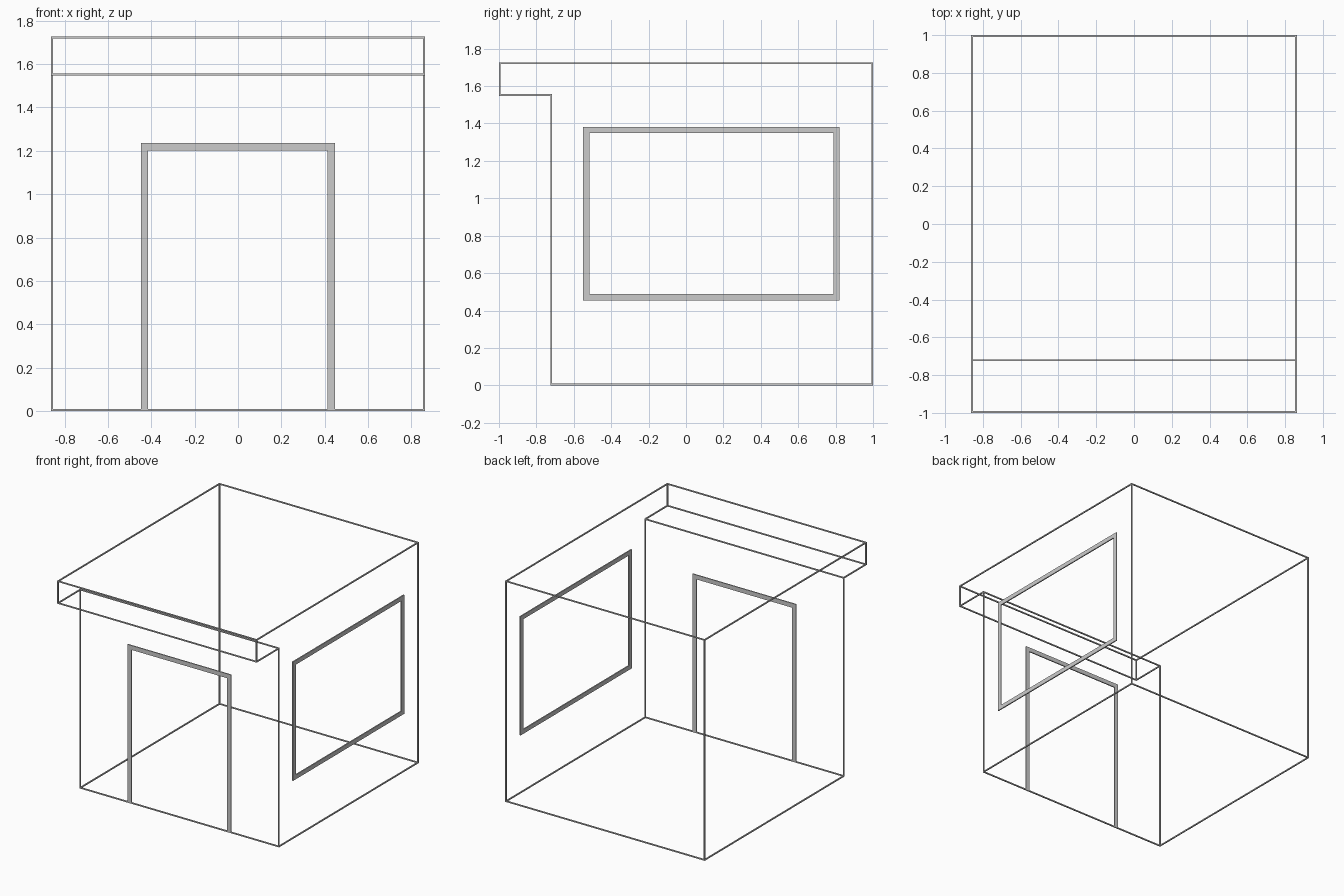
import bpy
import bmesh
from mathutils import Vector

# Remove the default cube
cube = bpy.data.objects.get("Cube")
if cube:
    bpy.data.objects.remove(cube, do_unlink=True)

T = 0.009            # bar thickness
W = 0.034            # width of the door and window frames
HALF_WIDTH = 0.862   # outer half width of the building

grey = bpy.data.materials.new("light_grey")
grey.use_nodes = True
colour = (0.6, 0.6, 0.6, 1.0)
grey.diffuse_color = colour
grey.node_tree.nodes["Principled BSDF"].inputs["Base Color"].default_value = colour


def make_object(name, boxes):
    """One object from a list of (low corner, high corner) boxes."""
    bm = bmesh.new()
    for low, high in boxes:
        low, high = Vector(low), Vector(high)
        verts = bmesh.ops.create_cube(bm, size=1)["verts"]
        bmesh.ops.scale(bm, vec=high - low, verts=verts)
        bmesh.ops.translate(bm, vec=(low + high) / 2, verts=verts)
    mesh = bpy.data.meshes.new(name)
    bm.to_mesh(mesh)
    bm.free()
    mesh.materials.append(grey)
    obj = bpy.data.objects.new(name, mesh)
    bpy.context.collection.objects.link(obj)


# Side outline of the building (y, z), through the centres of the bars
r = T / 2
front, back, eave = -0.721, 1 - r, -1 + r
floor, soffit, roof = r, 1.552, 1.727 - r
outline = [
    ("floor_front", front, floor), ("floor_back", back, floor),
    ("roof_back", back, roof), ("eave_top", eave, roof),
    ("eave_bottom", eave, soffit), ("wall_top", front, soffit),
]

# Rails running across the width, one for every corner of the outline
for name, y, z in outline:
    make_object(name + "_rail", [((-HALF_WIDTH, y - r, z - r),
                                  (HALF_WIDTH, y + r, z + r))])

# Matching outline bars on both sides, fitted between the rails
for side, x in (("right", -HALF_WIDTH + r), ("left", HALF_WIDTH - r)):
    boxes = []
    for i, (_, y0, z0) in enumerate(outline):
        _, y1, z1 = outline[(i + 1) % len(outline)]
        low = Vector((x, min(y0, y1), min(z0, z1)))
        high = Vector((x, max(y0, y1), max(z0, z1)))
        along = 1 if y0 != y1 else 2
        grow = Vector((r, r, r))
        grow[along] = -r
        boxes.append((low - grow, high + grow))
    make_object(side + "_side_outline", boxes)

# Door frame: two jambs and a head in the front wall
d0, d1, head = -0.448, 0.447, 1.236
y0, y1 = front - r, front + r
make_object("door_frame", [
    ((d0, y0, 0), (d0 + W, y1, head - W)),
    ((d1 - W, y0, 0), (d1, y1, head - W)),
    ((d0, y0, head - W), (d1, y1, head)),
])

# Window frame: four bars in the left wall
w0, w1, sill, top = -0.551, 0.822, 0.453, 1.382
x0, x1 = HALF_WIDTH - T, HALF_WIDTH
make_object("window_frame", [
    ((x0, w0, sill), (x1, w1, sill + W)),
    ((x0, w0, top - W), (x1, w1, top)),
    ((x0, w0, sill + W), (x1, w0 + W, top - W)),
    ((x0, w1 - W, sill + W), (x1, w1, top - W)),
])
